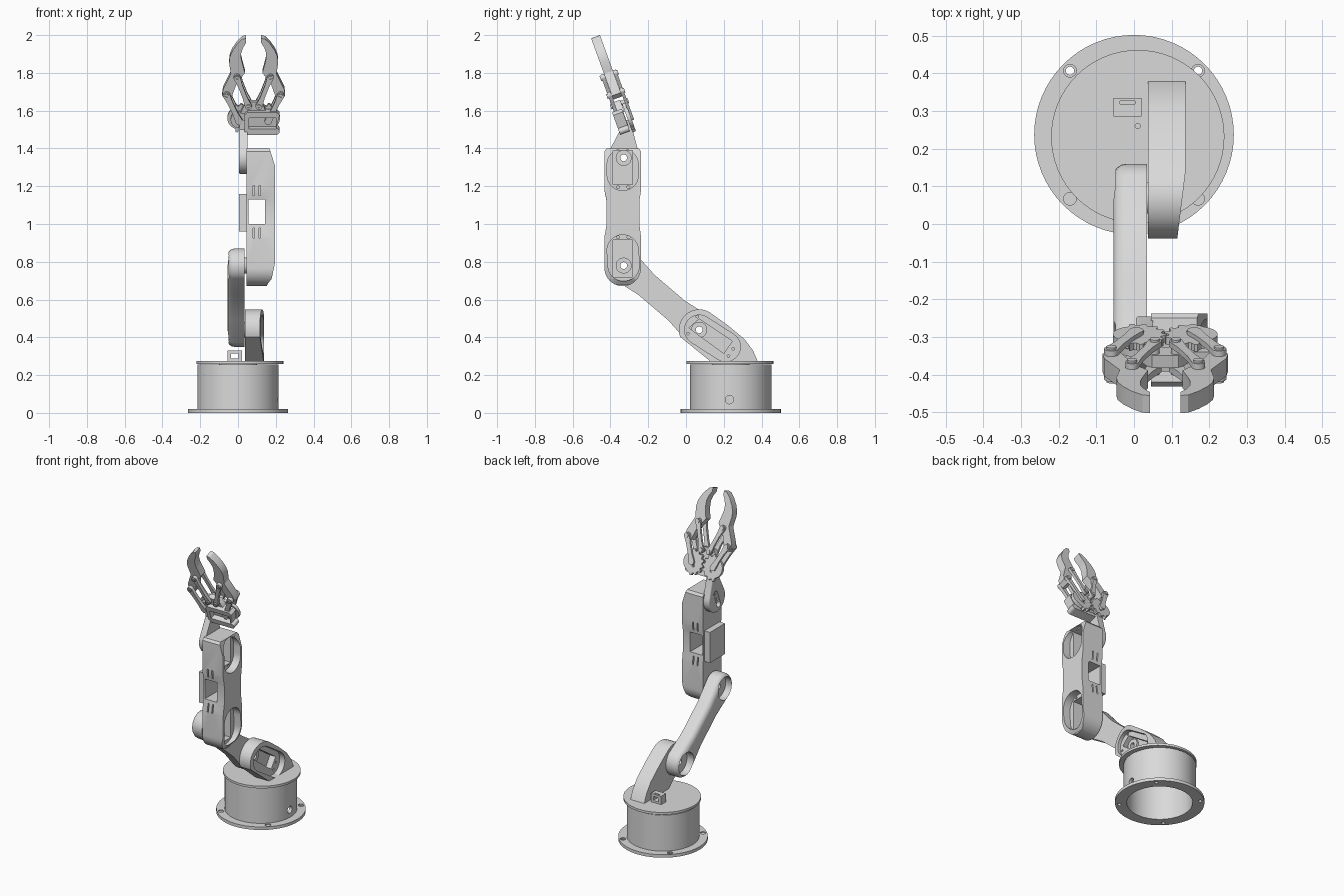
import bpy, bmesh
from math import pi, sin, cos, atan2, radians
from mathutils import Matrix, Vector

if "Cube" in bpy.data.objects:
    bpy.data.objects.remove(bpy.data.objects["Cube"])

grey = bpy.data.materials.new("plain_grey")
grey.use_nodes = True
GREY = (0.7, 0.7, 0.7, 1)
grey.diffuse_color = GREY
grey.node_tree.nodes["Principled BSDF"].inputs["Base Color"].default_value = GREY
parts = []


def finish(name, bm):
    bmesh.ops.recalc_face_normals(bm, faces=bm.faces)
    mesh = bpy.data.meshes.new(name)
    bm.to_mesh(mesh)
    bm.free()
    mesh.materials.append(grey)
    obj = bpy.data.objects.new(name, mesh)
    bpy.context.collection.objects.link(obj)
    parts.append(obj)
    return obj


def prism(name, pts, axis, lo, hi, round_lo=0):
    """Extrude a 2D outline along an axis, optionally rounding the low rim."""
    place = {"x": lambda u, v: (lo, u, v), "y": lambda u, v: (u, lo, v), "z": lambda u, v: (u, v, lo)}[axis]
    bm = bmesh.new()
    face = bm.faces.new([bm.verts.new(place(u, v)) for u, v in pts])
    rim = list(face.edges)
    ext = bmesh.ops.extrude_face_region(bm, geom=[face], use_keep_orig=True)
    step = Vector([(hi - lo) * (axis == k) for k in "xyz"])
    bmesh.ops.translate(bm, vec=step, verts=[g for g in ext["geom"] if isinstance(g, bmesh.types.BMVert)])
    bmesh.ops.recalc_face_normals(bm, faces=bm.faces)
    if round_lo:
        bmesh.ops.bevel(bm, geom=rim, offset=round_lo, segments=4, profile=0.5, affect="EDGES")
    return finish(name, bm)


def lathe(name, profile, centre, steps=64):
    bm = bmesh.new()
    verts = [bm.verts.new((r, 0, z)) for r, z in profile]
    edges = [bm.edges.new(pair) for pair in zip(verts, verts[1:])]
    bmesh.ops.spin(bm, geom=verts + edges, cent=(0, 0, 0), axis=(0, 0, 1), angle=2 * pi, steps=steps)
    bmesh.ops.remove_doubles(bm, verts=bm.verts, dist=0.0001)
    bmesh.ops.translate(bm, vec=(*centre, 0), verts=bm.verts)
    return finish(name, bm)


def circle(c, r, n=32):
    return [(c[0] + r * cos(2 * pi * i / n), c[1] + r * sin(2 * pi * i / n)) for i in range(n)]


def arc(c, r, a, b, n=14):
    return [(c[0] + r * cos(a + (b - a) * i / n), c[1] + r * sin(a + (b - a) * i / n)) for i in range(n + 1)]


def rect(u0, u1, v0, v1):
    return [(u0, v0), (u1, v0), (u1, v1), (u0, v1)]


def capsule(p, q, r, waist=None):
    a = atan2(q[1] - p[1], q[0] - p[0])

    def side(ts, w):
        return [(p[0] + (q[0] - p[0]) * t - sin(a) * w, p[1] + (q[1] - p[1]) * t + cos(a) * w) for t in ts]
    w = waist or r
    return (arc(q, r, a - pi / 2, a + pi / 2) + side((0.7, 0.5, 0.3), w)
            + arc(p, r, a + pi / 2, a + 1.5 * pi) + side((0.3, 0.5, 0.7), -w))


def combine(obj, tool, op="DIFFERENCE"):
    mod = obj.modifiers.new("shape", "BOOLEAN")
    mod.operation, mod.solver, mod.object = op, "EXACT", tool
    bpy.context.view_layer.objects.active = obj
    bpy.ops.object.modifier_apply(modifier=mod.name)
    parts.remove(tool)
    bpy.data.objects.remove(tool)


def cut(obj, pts, axis, lo, hi):
    combine(obj, prism("cutter", pts, axis, lo, hi))


# Joint centres in the side plane (y, z)
SHOULDER, ELBOW, WRIST = (0.07, 0.44), (-0.33, 0.78), (-0.33, 1.35)
BASE = (0, 0.237)

# Hollow base with bolt flange and cable hole
base = lathe("base_drum", [(0, 0.235), (0.195, 0.235), (0.195, 0), (0.265, 0), (0.265, 0.02),
                           (0.215, 0.02), (0.215, 0.255), (0, 0.255)], BASE)
for sx in (-1, 1):
    for sy in (-1, 1):
        hole = (sx * 0.17, BASE[1] + sy * 0.17)
        cut(base, circle(hole, 0.011, 16), "z", -0.1, 0.1)
        cut(base, circle(hole, 0.017, 16), "z", 0.014, 0.1)
cut(base, circle((0.23, 0.07), 0.022), "x", 0.1, 0.3)
prism("turntable_spindle", circle(BASE, 0.1), "z", 0.25, 0.265)
turntable = prism("turntable", circle((0.01, 0.232), 0.23, 64), "z", 0.26, 0.275)
cut(turntable, circle((0.01, 0.26), 0.007, 12), "z", 0.2, 0.3)

# Cable clip
clip = prism("cable_clip", rect(-0.055, 0.02, 0.27, 0.33), "y", 0.285, 0.335)
cut(clip, rect(-0.037, 0.002, 0.288, 0.315), "y", 0.2, 0.4)
cut(clip, rect(-0.037, 0.002, 0.318, 0.326), "z", 0.3, 0.4)

# Shoulder bracket on the turntable
bracket = prism("shoulder_bracket", arc(SHOULDER, 0.108, radians(60), radians(200)) +
                [(0.13, 0.272), (0.38, 0.272), (0.355, 0.33), (0.31, 0.39), (0.22, 0.465)], "x", 0.037, 0.16)
combine(bracket, prism("taper", [(0.03, -0.1), (0.112, -0.1), (0.116, -0.03), (0.137, 0.14), (0.137, 0.4),
                                 (0.03, 0.4)], "z", 0.2, 0.7), "INTERSECT")
cut(bracket, capsule(SHOULDER, (0.21, 0.35), 0.078), "x", 0.1, 0.2)
cut(bracket, [(0.015, 0.45), (0.07, 0.497), (0.245, 0.38), (0.2, 0.315)], "x", 0.06, 0.2)
for spot in ((0.25, 0.34), (0.225, 0.302), (0.06, 0.51), (0.01, 0.42)):
    cut(bracket, circle(spot, 0.007, 12), "x", 0.07, 0.2)

# Upper arm with rounded outer face and horn pockets
arm = prism("upper_arm", capsule(SHOULDER, ELBOW, 0.09, 0.068), "x", -0.055, 0.034, 0.035)
for joint in (SHOULDER, ELBOW):
    cut(arm, circle(joint, 0.073), "x", -0.1, -0.005)

# Forearm: side outline crossed with front outline
forearm = prism("forearm", arc((-0.335, 0.768), 0.097, pi, 2 * pi, 20) +
                [(-0.238, 0.93), (-0.247, 1.0), (-0.247, 1.12), (-0.238, 1.18), (-0.238, 1.385), (-0.25, 1.4),
                 (-0.42, 1.4), (-0.432, 1.385), (-0.432, 1.18), (-0.42, 1.12), (-0.42, 1.0), (-0.432, 0.93)],
                "x", 0.045, 0.25)
combine(forearm, prism("taper", [(0.04, 0.6), (0.152, 0.6), (0.155, 0.68), (0.178, 0.71), (0.195, 0.79),
                                 (0.195, 1.31), (0.167, 1.4), (0.16, 1.5), (0.04, 1.5)],
                       "y", -0.6, 0), "INTERSECT")
combine(forearm, prism("boss", rect(-0.41, -0.255, 0.96, 1.16), "x", 0.005, 0.07), "UNION")
cut(forearm, rect(0.055, 0.143, 1.0, 1.13), "y", -0.6, 0)
cut(forearm, capsule(ELBOW, (-0.335, 0.86), 0.083), "x", 0.145, 0.3)
cut(forearm, capsule((-0.335, 1.26), (-0.335, 1.315), 0.083), "x", 0.145, 0.3)
for z0, z1 in ((0.72, 0.915), (1.21, 1.39)):
    cut(forearm, rect(-0.386, -0.282, z0, z1), "x", 0.07, 0.3)
for y in (-0.36, -0.305):
    for z in (0.93, 1.195):
        cut(forearm, circle((y, z), 0.008, 12), "x", 0.1, 0.3)
for x in (0.08, 0.112):
    for z0 in (0.925, 1.15):
        for y0 in (-0.45, -0.265):
            cut(forearm, rect(x, x + 0.008, z0, z0 + 0.055), "y", y0, y0 + 0.05)

# Wrist link
wrist = prism("wrist_link", arc(WRIST, 0.085, radians(155), radians(385), 24) +
              [(-0.283, 1.5), (-0.292, 1.55), (-0.36, 1.55), (-0.347, 1.5)], "x", 0.005, 0.05, 0.008)
cut(wrist, capsule((-0.345, 1.31), (-0.315, 1.39), 0.018), "x", -0.1, 0.03)

# Joint hubs, then bores straight through every joint
hubs = [prism(n + "_hub", circle(j, 0.042), "x", lo, hi) for n, j, lo, hi in
        (("shoulder", SHOULDER, 0.03, 0.072), ("elbow", ELBOW, 0.03, 0.082), ("wrist", WRIST, 0.046, 0.082))]
for joint, group in ((SHOULDER, (bracket, arm, hubs[0])), (ELBOW, (arm, forearm, hubs[1])),
                     (WRIST, (wrist, forearm, hubs[2]))):
    for obj in group:
        cut(obj, circle(joint, 0.018, 20), "x", -0.2, 0.3)

# Gripper, built upright about its own axis, then tilted into place
first = len(parts)
GEAR, KNUCKLE, INNER, TIP = (0.077, 0.06), (0.143, 0.205), (0.028, 0.145), (0.088, 0.306)
FINGER = [(0.167, 0.199), (0.162, 0.235), (0.121, 0.323), (0.13, 0.385), (0.126, 0.42), (0.112, 0.453),
          (0.088, 0.49), (0.061, 0.518), (0.04, 0.523), (0.04, 0.498), (0.056, 0.47), (0.066, 0.441),
          (0.066, 0.41), (0.061, 0.385), (0.046, 0.328), (0.062, 0.306), (0.088, 0.275), (0.119, 0.185), (0.145, 0.178)]

plate = prism("gripper_servo_plate", capsule((-0.03, 0.008), (0.119, 0.008), 0.018)[:15] +
              [(0.137, 0.1), (0.122, 0.117), (-0.033, 0.117), (-0.048, 0.1), (-0.048, 0.005), (-0.035, -0.01)],
              "y", -0.055, 0.0)
cut(plate, rect(-0.025, 0.118, 0.024, 0.085), "y", -0.1, -0.02)
cut(plate, circle(GEAR, 0.016, 20), "y", -0.1, 0.1)
prism("gripper_carrier", capsule((-GEAR[0], GEAR[1]), (0.0, 0.06), 0.045), "y", -0.018, 0.002)
prism("knuckle_block", [(-0.07, 0.1), (0.07, 0.1), (0.047, 0.155), (0.035, 0.165), (-0.035, 0.165),
                        (-0.047, 0.155)], "y", -0.028, 0.008)

for s, side in ((-1, "right"), (1, "left")):
    def flip(pts):
        return [(s * u, v) for u, v in pts]
    # Gear, toothed only toward its partner
    teeth = []
    for i in range(56):
        a = pi + 2 * pi * (i - 28) / 56
        r = 0.062 if abs(i - 28) < 12 else (0.08 if (i + s + 1) % 4 < 2 else 0.068)
        teeth.append((GEAR[0] - r * cos(a), GEAR[1] + r * sin(a)))
    teeth = [(2 * GEAR[0] - u, v) for u, v in teeth]
    gear = prism(side + "_gear", flip([(2 * GEAR[0] - u, v) for u, v in teeth]), "y", 0.01, 0.03)
    cut(gear, flip(capsule((GEAR[0] - 0.012, 0.04), (GEAR[0] + 0.012, 0.08), 0.009)), "y", -0.1, 0.1)
    # Parallel links in front and behind
    for layer, lo, hi in (("front", -0.045, -0.026), ("back", 0.026, 0.042)):
        prism(f"{side}_{layer}_inner_link", flip(capsule(INNER, TIP, 0.018, 0.012)), "y", lo, hi)
        prism(f"{side}_{layer}_outer_link", flip(capsule(GEAR, KNUCKLE, 0.019, 0.014)), "y", lo, hi)
    prism(side + "_finger", flip(FINGER), "y", -0.025, 0.025)
    for n, spot in (("knuckle", KNUCKLE), ("inner", INNER), ("tip", TIP)):
        pin = prism(f"{side}_{n}_pin", circle((s * spot[0], spot[1]), 0.013, 20), "y", -0.052, 0.048)
        cut(pin, circle((s * spot[0], spot[1]), 0.006, 6), "y", -0.1, -0.046)

tilt = Matrix.Translation((0.083, -0.30, 1.5)) @ Matrix.Rotation(radians(20), 4, "X")
for obj in parts[first:]:
    obj.data.transform(tilt)

# Smooth round surfaces, keep edges crisp
bpy.ops.object.select_all(action="DESELECT")
for obj in parts:
    obj.select_set(True)
bpy.context.view_layer.objects.active = parts[0]
bpy.ops.object.shade_smooth_by_angle(angle=radians(30))
